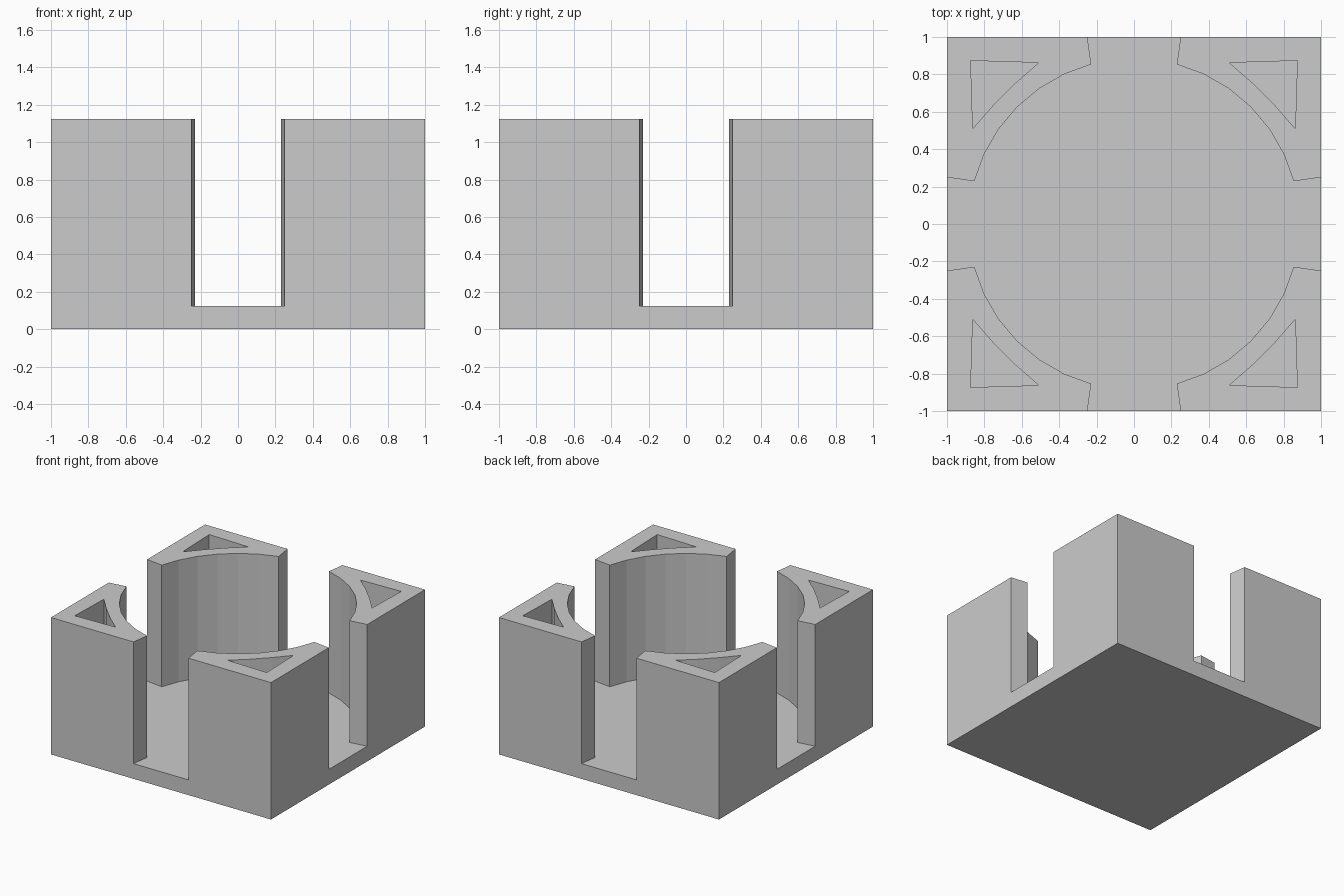
import bpy, bmesh
from math import cos, sin, radians, pi
from mathutils import Matrix, Vector

if "Cube" in bpy.data.objects:
    bpy.data.objects.remove(bpy.data.objects["Cube"])

HEIGHT, FLOOR, RADIUS = 1.125, 0.125, 0.884


def turn(points, k):
    rot = Matrix.Rotation(k * pi / 2, 2)
    return [rot @ Vector(p) for p in points]


def polar(r, deg):
    return (r * cos(radians(deg)), r * sin(radians(deg)))


def prism(bm, points, z0, z1):
    face = bm.faces.new([bm.verts.new((p[0], p[1], z0)) for p in points])
    res = bmesh.ops.extrude_face_region(bm, geom=[face])
    top = [v for v in res["geom"] if isinstance(v, bmesh.types.BMVert)]
    bmesh.ops.translate(bm, verts=top, vec=(0, 0, z1 - z0))


def make_object(name, outlines, z0, z1):
    bm = bmesh.new()
    for pts in outlines:
        prism(bm, pts, z0, z1)
    bmesh.ops.recalc_face_normals(bm, faces=bm.faces)
    mesh = bpy.data.meshes.new(name)
    bm.to_mesh(mesh)
    bm.free()
    obj = bpy.data.objects.new(name, mesh)
    bpy.context.collection.objects.link(obj)
    return obj


# Solid square block
body = make_object("holder_body", [[(-1, -1), (1, -1), (1, 1), (-1, 1)]], 0, HEIGHT)

# Round well with four side slots that flare slightly outward
quarter = [(1.1, 0.264)] + [polar(RADIUS, a) for a in range(15, 76, 10)] + [(0.264, 1.1)]
well = [p for k in range(4) for p in turn(quarter, k)]

# Curved triangular pocket in each corner
pocket = [(0.862, 0.51), (0.873, 0.873), (0.51, 0.862), polar(0.985, 50), polar(0.985, 40)]
pockets = [turn(pocket, k) for k in range(4)]

# Carve the well and pockets down to the floor
cutter = make_object("well_cutter", [well] + pockets, FLOOR, HEIGHT + 0.2)
cutter.hide_render = True
mod = body.modifiers.new("carve", "BOOLEAN")
mod.operation = "DIFFERENCE"
mod.solver = "EXACT"
mod.object = cutter
bpy.context.view_layer.objects.active = body
bpy.ops.object.modifier_apply(modifier=mod.name)
bpy.data.objects.remove(cutter)
